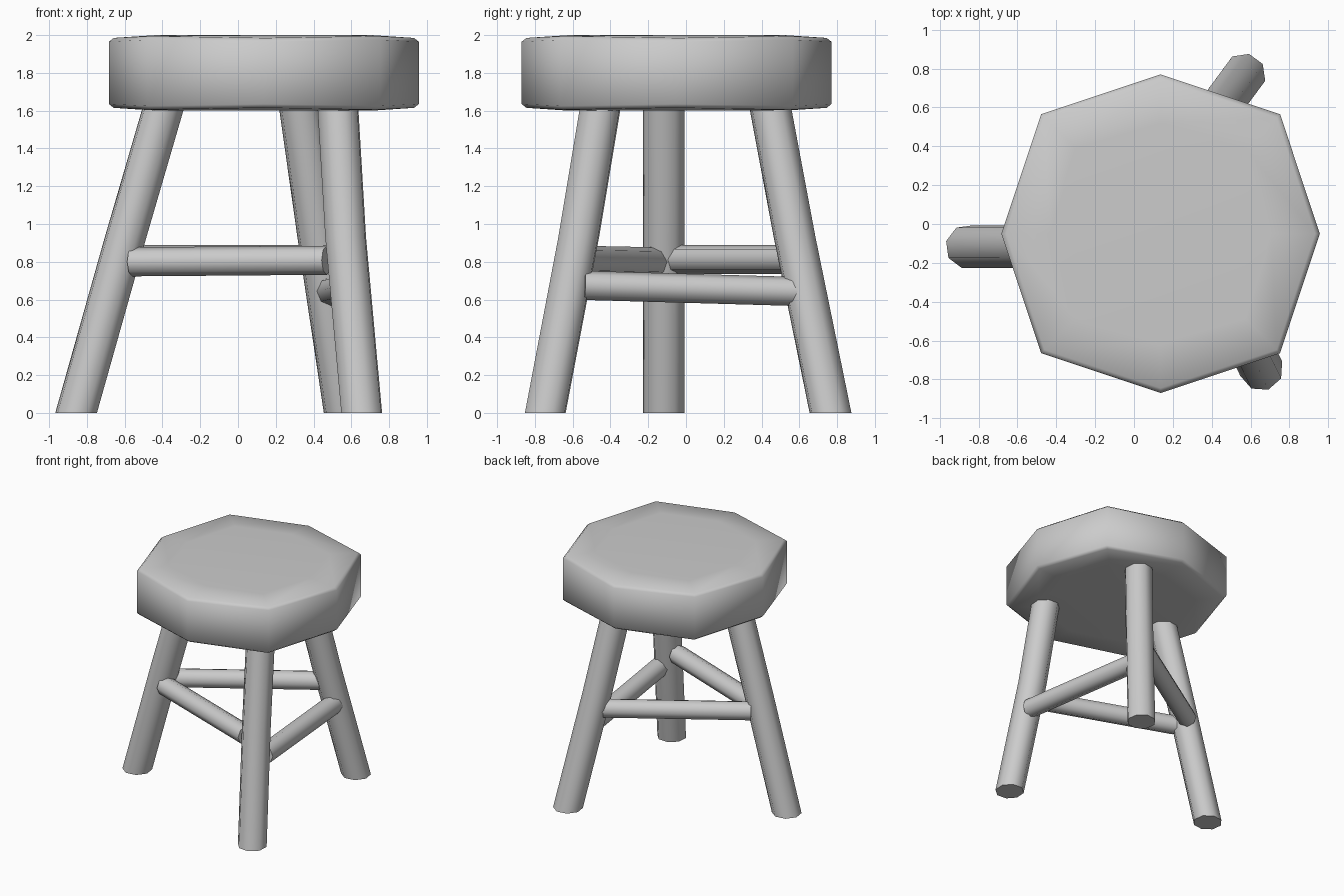
import bpy, bmesh, math
from mathutils import Vector

if "Cube" in bpy.data.objects:
    bpy.data.objects.remove(bpy.data.objects["Cube"])


def loft(name, rings, angle=60):
    """Skin a list of equal-length point rings and cap both ends."""
    bm = bmesh.new()
    vs = [[bm.verts.new(p) for p in ring] for ring in rings]
    n = len(vs[0])
    for a, b in zip(vs, vs[1:]):
        for i in range(n):
            j = (i + 1) % n
            bm.faces.new((a[i], a[j], b[j], b[i]))
    bm.faces.new(vs[0][::-1])
    bm.faces.new(vs[-1])
    bmesh.ops.recalc_face_normals(bm, faces=bm.faces)
    me = bpy.data.meshes.new(name)
    bm.to_mesh(me)
    bm.free()
    ob = bpy.data.objects.new(name, me)
    bpy.context.collection.objects.link(ob)
    bpy.ops.object.select_all(action='DESELECT')
    ob.select_set(True)
    bpy.context.view_layer.objects.active = ob
    bpy.ops.object.shade_smooth_by_angle(angle=math.radians(angle))
    return ob


def ring(centre, u, v, r, turn=0.0, n=8):
    angles = [turn + math.tau * i / n for i in range(n)]
    return [Vector(centre) + r * (math.cos(a) * u + math.sin(a) * v) for a in angles]


# Seat: slightly squarish octagon with a narrow softened rim and faint dome
def seat_ring(inset, z_axis, z_corner):
    pts = []
    for i in range(8):
        r, z = ((0.82, z_axis), (0.87, z_corner))[i % 2]
        a = math.tau * i / 8
        pts.append(Vector((0.137 + (r - inset) * math.cos(a),
                           -0.05 + (r - inset) * math.sin(a), z)))
    return pts


loft("seat", [
    seat_ring(0.25, 1.60, 1.60),
    seat_ring(0.025, 1.615, 1.605),
    seat_ring(0.0, 1.635, 1.625),
    seat_ring(0.0, 1.965, 1.975),
    seat_ring(0.025, 1.985, 1.995),
    seat_ring(0.25, 2.0, 2.0),
], 50)

# Legs: splayed, slightly bent octagonal posts with level ends
X, Y = Vector((1, 0, 0)), Vector((0, 1, 0))
legs = {
    "left_leg": [(-0.857, -0.117, 0), (-0.595, -0.117, 0.93), (-0.385, -0.117, 1.65)],
    "front_leg": [(0.655, -0.745, 0), (0.57, -0.568, 0.93), (0.527, -0.448, 1.65)],
    "back_leg": [(0.565, 0.765, 0), (0.425, 0.575, 0.93), (0.323, 0.44, 1.65)],
}
for name, path in legs.items():
    turn = math.atan2(path[0][1], path[0][0]) + math.pi / 8
    loft(name, [ring(p, X, Y, 0.114, turn) for p in path])

# Stretchers: octagonal rungs whose ends poke past the legs
rungs = {
    "front_rung": ((-0.56, -0.17, 0.80), (0.47, -0.56, 0.808)),
    "back_rung": ((-0.58, -0.04, 0.812), (0.41, 0.59, 0.812)),
    "right_rung": ((0.62, -0.54, 0.675), (0.49, 0.585, 0.643)),
}
for name, (a, b) in rungs.items():
    d = (Vector(b) - Vector(a)).normalized()
    u = d.cross(Vector((0, 0, 1))).normalized()
    v = u.cross(d)
    loft(name, [ring(p, u, v, 0.077) for p in (a, b)])
